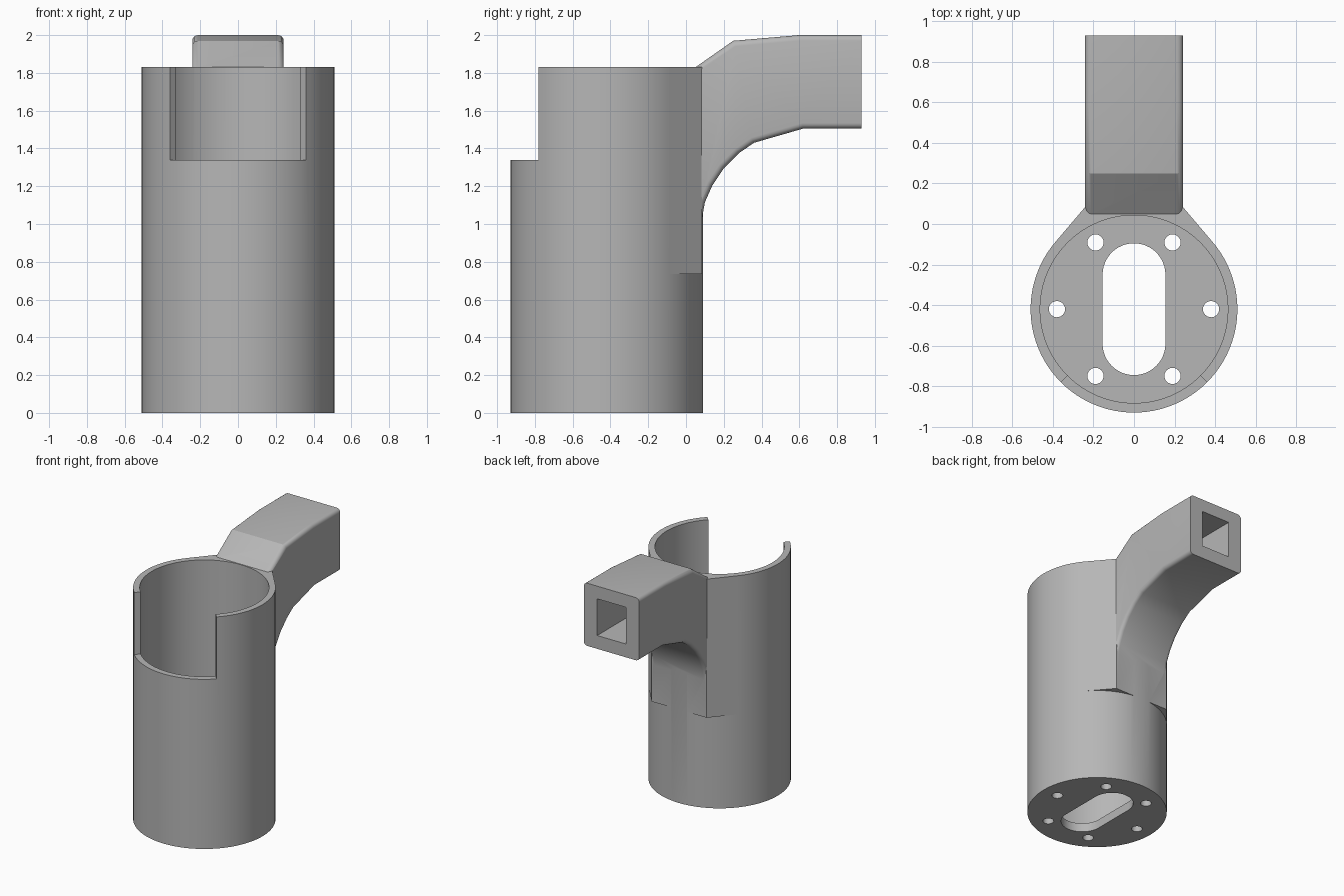
import bpy, bmesh, math
from mathutils import Vector

cube = bpy.data.objects.get("Cube")
if cube:
    bpy.data.objects.remove(cube, do_unlink=True)

CY = -0.42          # cup axis
R, BORE = 0.51, 0.463
TOP, FLOOR = 1.83, 0.07

grey = bpy.data.materials.new("plain grey")
grey.use_nodes = True
grey.diffuse_color = (0.47, 0.47, 0.47, 1)
grey.node_tree.nodes["Principled BSDF"].inputs["Base Color"].default_value = grey.diffuse_color


def extrude(name, points, direction, round_edges=0):
    """Extrude a closed 3D outline; optionally round the long rim edges beyond the root."""
    bm = bmesh.new()
    face = bm.faces.new([bm.verts.new(p) for p in points])
    new = bmesh.ops.extrude_face_region(bm, geom=[face])["geom"]
    bmesh.ops.translate(bm, vec=Vector(direction),
                        verts=[v for v in new if isinstance(v, bmesh.types.BMVert)])
    bmesh.ops.recalc_face_normals(bm, faces=bm.faces)
    if round_edges:
        rim = []
        for e in bm.edges:
            a, b = (v.co for v in e.verts)
            if abs(a.x - b.x) < 1e-4 and abs(a.y - b.y) > 1e-3:
                rim.append(e)
        bmesh.ops.bevel(bm, geom=rim, offset=round_edges, segments=4,
                        profile=0.5, affect='EDGES')
    mesh = bpy.data.meshes.new(name)
    bm.to_mesh(mesh)
    bm.free()
    mesh.materials.append(grey)
    obj = bpy.data.objects.new(name, mesh)
    bpy.context.collection.objects.link(obj)
    return obj


def column(name, outline, z0, z1):
    return extrude(name, [(x, y, z0) for x, y in outline], (0, 0, z1 - z0))


def arc(cx, cy, r, start=0, sweep=360, n=96):
    count = n if sweep == 360 else n + 1
    return [(cx + r * math.cos(math.radians(start + sweep * i / n)),
             cy + r * math.sin(math.radians(start + sweep * i / n))) for i in range(count)]


def combine(target, tool, operation):
    mod = target.modifiers.new(operation.lower(), 'BOOLEAN')
    mod.operation, mod.solver, mod.object = operation, 'EXACT', tool
    bpy.context.view_layer.objects.active = target
    bpy.ops.object.modifier_apply(modifier=mod.name)
    bpy.data.objects.remove(tool, do_unlink=True)


# Cup body with a tangent neck at the back
holder = column("cup_holder", arc(0, CY, R), 0, TOP)
tx, ty = R * math.sin(math.radians(49.6)), CY + R * math.cos(math.radians(49.6))
neck = column("neck", [(0.24, 0.085), (-0.24, 0.085), (-tx, ty), (-0.2, CY),
                       (0.2, CY), (tx, ty)], 0.735, TOP)
combine(holder, neck, 'UNION')

# Curved arm with rounded long edges
side = [(0.05, 1.83), (0.25, 1.97), (0.6, 2.0), (0.93, 2.0), (0.93, 1.505),
        (0.62, 1.505), (0.36, 1.43), (0.28, 1.375), (0.2, 1.295), (0.14, 1.205),
        (0.1, 1.115), (0.085, 1.03), (0.05, 1.03)]
arm = extrude("arm", [(-0.242, y, z) for y, z in side], (0.484, 0, 0), 0.03)
combine(holder, arm, 'UNION')

# Bore, quarter-turn front opening and square socket in the arm end
combine(holder, column("bore", arc(0, CY, BORE), FLOOR, 2.2), 'DIFFERENCE')
combine(holder, column("front_opening", [(0, CY), (-1, CY - 1), (1, CY - 1)], 1.34, 2.2),
        'DIFFERENCE')
socket = column("socket", [(-0.125, 0.35), (0.125, 0.35), (0.125, 1.1), (-0.125, 1.1)],
                1.61, 1.9)
combine(holder, socket, 'DIFFERENCE')

# Slot and ring of six holes through the floor
slot = arc(0, CY + 0.17, 0.155, 0, 180, 24) + arc(0, CY - 0.17, 0.155, 180, 180, 24)
combine(holder, column("slot", slot, -0.1, 0.2), 'DIFFERENCE')
for x, y in arc(0, CY, 0.38, n=6):
    combine(holder, column("floor_hole", arc(x, y, 0.04, n=24), -0.1, 0.2), 'DIFFERENCE')

# Smooth shading with sharp edges kept
bpy.ops.object.select_all(action='DESELECT')
holder.select_set(True)
bpy.context.view_layer.objects.active = holder
bpy.ops.object.shade_smooth_by_angle(angle=math.radians(25))
